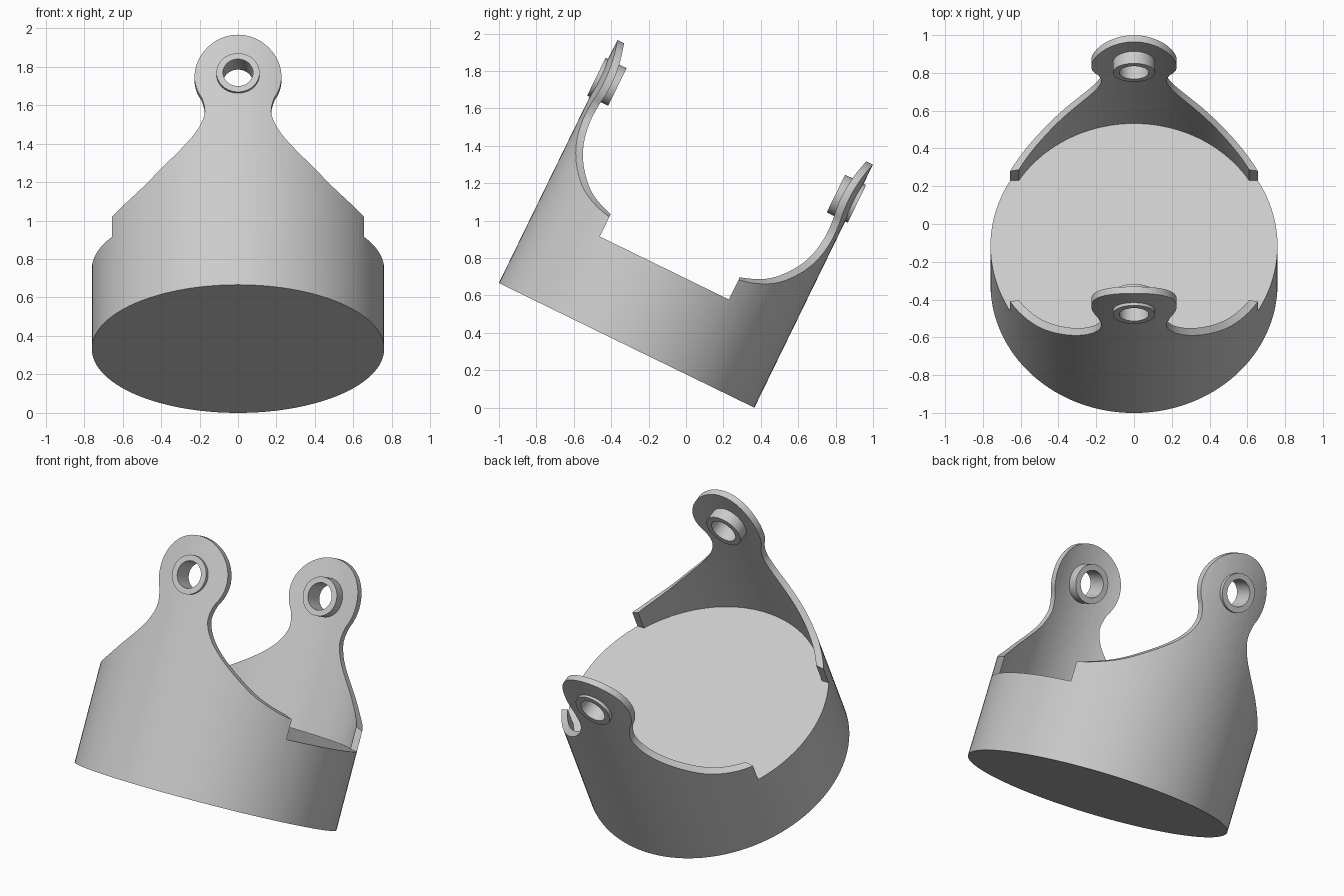
import bpy, math
from mathutils import Matrix, Vector

if "Cube" in bpy.data.objects:
    bpy.data.objects.remove(bpy.data.objects["Cube"], do_unlink=True)

TILT = math.radians(26)
R_OUT, R_IN = 0.76, 0.721
FLOOR, NOTCH = 0.46, 0.384
EYE_Z, EYE_R = 1.22, 0.226

grey = bpy.data.materials.new("light grey")
grey.use_nodes = True
grey.diffuse_color = (0.6, 0.6, 0.6, 1)
grey.node_tree.nodes["Principled BSDF"].inputs["Base Color"].default_value = (0.6, 0.6, 0.6, 1)


def cylinder(name, r, depth, loc, along_y=False, sides=128):
    bpy.ops.mesh.primitive_cylinder_add(
        vertices=sides, radius=r, depth=depth, location=loc,
        rotation=(math.pi / 2 if along_y else 0, 0, 0))
    ob = bpy.context.object
    ob.name = name
    return ob


def box(name, size, loc):
    bpy.ops.mesh.primitive_cube_add(size=1, location=loc)
    ob = bpy.context.object
    ob.name = name
    ob.scale = size
    return ob


def prism(name, outline, half):
    n = len(outline)
    verts = [(x, y, z) for y in (-half, half) for x, z in outline]
    faces = [list(range(n)), list(range(2 * n - 1, n - 1, -1))]
    faces += [(i, i + n, (i + 1) % n + n, (i + 1) % n) for i in range(n)]
    me = bpy.data.meshes.new(name)
    me.from_pydata(verts, [], faces)
    ob = bpy.data.objects.new(name, me)
    bpy.context.collection.objects.link(ob)
    bpy.context.view_layer.objects.active = ob
    bpy.ops.object.mode_set(mode='EDIT')
    bpy.ops.mesh.select_all(action='SELECT')
    bpy.ops.mesh.normals_make_consistent(inside=False)
    bpy.ops.object.mode_set(mode='OBJECT')
    return ob


def combine(target, tool, operation):
    mod = target.modifiers.new("cut", 'BOOLEAN')
    mod.operation, mod.solver, mod.object = operation, 'EXACT', tool
    bpy.context.view_layer.objects.active = target
    bpy.ops.object.modifier_apply(modifier=mod.name)
    bpy.data.objects.remove(tool, do_unlink=True)


def smooth_path(pts, steps=5):
    # Catmull-Rom curve through the points
    p = [Vector(q) for q in pts]
    p = [2 * p[0] - p[1]] + p + [2 * p[-1] - p[-2]]
    out = []
    for a, b, c, d in zip(p, p[1:], p[2:], p[3:]):
        for s in range(steps):
            t = s / steps
            out.append(tuple(0.5 * (2 * b + (c - a) * t + (2 * a - 5 * b + 4 * c - d) * t * t
                                    + (3 * b - a - 3 * c + d) * t ** 3)))
    return out


# Silhouette: base, sloping shoulder, neck and round eye
shoulder = smooth_path([(0.66, 0.575), (0.6, 0.597), (0.5, 0.65), (0.395, 0.73), (0.285, 0.825),
                        (0.215, 0.905), (0.178, 0.98), (0.174, 1.035), (0.19, 1.1)])
start = math.asin((1.1 - EYE_Z) / EYE_R)
eye = [(EYE_R * math.cos(a), EYE_Z + EYE_R * math.sin(a))
       for a in (start + (math.pi / 2 - start) * i / 24 for i in range(25))]
right = [(0.9, -0.1), (0.9, 0.57)] + shoulder + eye
outline = right + [(-x, z) for x, z in reversed(right[:-1])]

# Round cup trimmed to the silhouette, then hollowed above the floor
cup = cylinder("clevis_cup", R_OUT, 1.6, (0, 0, 0.8))
combine(cup, prism("silhouette", outline, 1), 'INTERSECT')
combine(cup, cylinder("bore", R_IN, 2, (0, 0, FLOOR + 1)), 'DIFFERENCE')
combine(cup, box("side_notch", (3, 2 * NOTCH, 2), (0, 0, FLOOR + 1)), 'DIFFERENCE')

# Bosses on both eyes and the pin hole through them
for side in (-1, 1):
    combine(cup, cylinder("boss", 0.112, 0.125, (0, side * 0.7125, EYE_Z), True, 48), 'UNION')
combine(cup, cylinder("pin_hole", 0.078, 3, (0, 0, EYE_Z), True, 48), 'DIFFERENCE')

# Tilt the finished part and rest it on the ground
cup.data.transform(Matrix.Translation((0, -0.3175, R_OUT * math.sin(TILT)))
                   @ Matrix.Rotation(-TILT, 4, 'X') @ cup.matrix_world)
cup.matrix_world = Matrix.Identity(4)
cup.data.materials.clear()
cup.data.materials.append(grey)
bpy.ops.object.select_all(action='DESELECT')
cup.select_set(True)
bpy.context.view_layer.objects.active = cup
bpy.ops.object.shade_smooth_by_angle(angle=math.radians(30))
